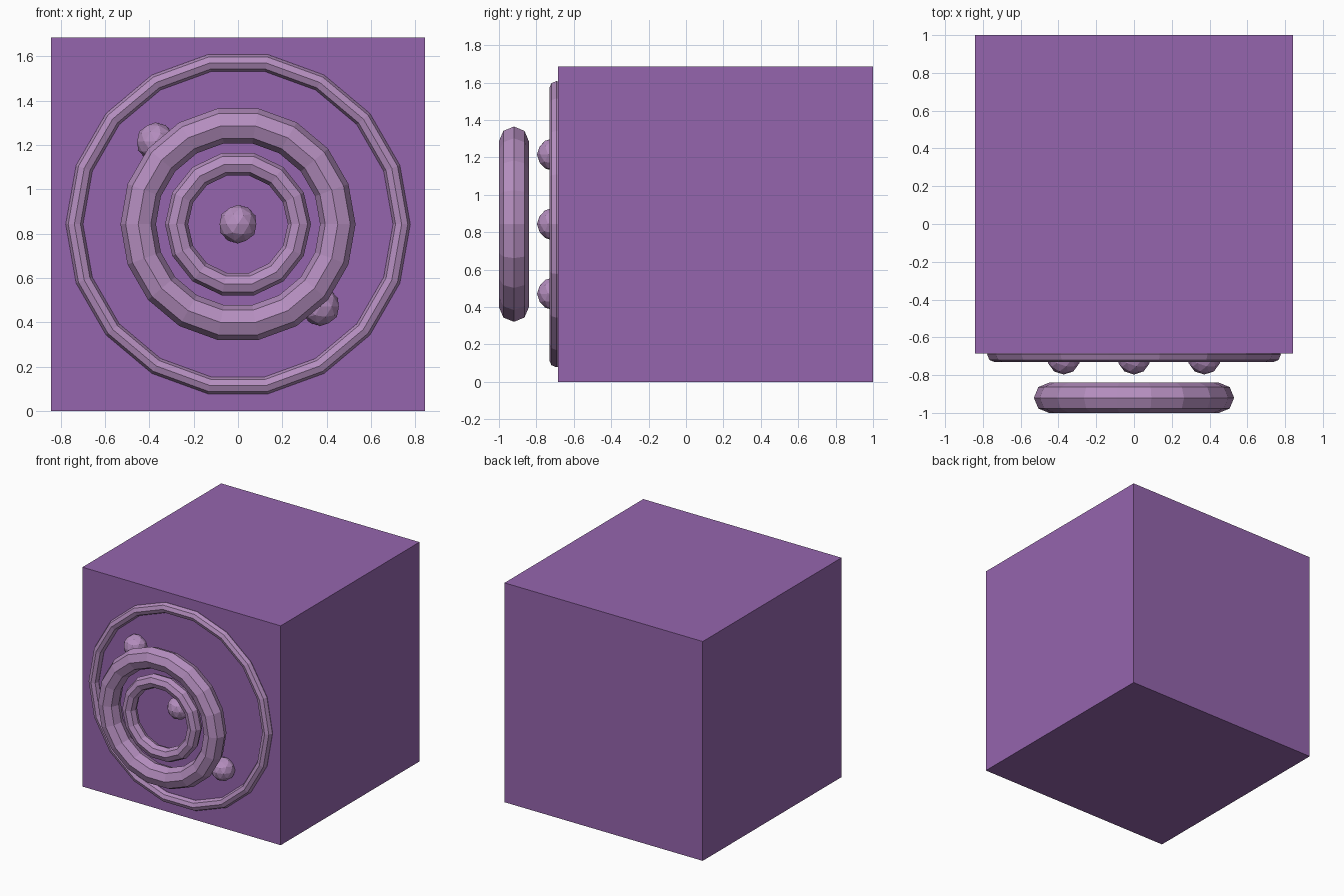
import bpy, bmesh
from math import sin, cos, tau
from mathutils import Matrix

if "Cube" in bpy.data.objects:
    bpy.data.objects.remove(bpy.data.objects["Cube"])

CZ = 0.8425  # height of the front face centre


def material(name, rgb):
    m = bpy.data.materials.new(name)
    m.diffuse_color = (*rgb, 1)
    m.use_nodes = True
    m.node_tree.nodes["Principled BSDF"].inputs["Base Color"].default_value = m.diffuse_color
    return m


PURPLE = material("purple", (0.30, 0.13, 0.42))
MAUVE = material("mauve", (0.46, 0.27, 0.52))


def finish(name, bm, mat):
    bmesh.ops.recalc_face_normals(bm, faces=bm.faces)
    me = bpy.data.meshes.new(name)
    bm.to_mesh(me)
    bm.free()
    me.materials.append(mat)
    bpy.context.collection.objects.link(bpy.data.objects.new(name, me))


def ring(name, radius, tube, y, sides, tube_sides=8):
    """Low-poly torus facing -y."""
    bm = bmesh.new()
    loops = []
    for i in range(sides):
        a = tau * i / sides
        loop = []
        for j in range(tube_sides):
            b = tau * j / tube_sides
            r = radius + tube * cos(b)
            loop.append(bm.verts.new((r * cos(a), y + tube * sin(b), CZ + r * sin(a))))
        loops.append(loop)
    for i in range(sides):
        p, q = loops[i], loops[(i + 1) % sides]
        for j in range(tube_sides):
            k = (j + 1) % tube_sides
            bm.faces.new((p[j], p[k], q[k], q[j]))
    finish(name, bm, MAUVE)


def ball(name, x, dz):
    bm = bmesh.new()
    bmesh.ops.create_icosphere(bm, subdivisions=2, radius=0.087,
                               matrix=Matrix.Translation((x, -0.71, CZ + dz)))
    finish(name, bm, MAUVE)


# Cube body
bm = bmesh.new()
bmesh.ops.create_cube(bm, size=1.685, matrix=Matrix.Translation((0, 0.1575, CZ)))
finish("body", bm, PURPLE)

# Rim on the face, and the two floating rings
ring("face_rim", 0.738, 0.039, -0.692, 18)
ring("floating_outer_ring", 0.45, 0.08, -0.92, 18)
ring("floating_inner_ring", 0.277, 0.052, -0.92, 14)

# Studs on the diagonal
for name, x, dz in (("centre_stud", 0, 0), ("upper_stud", -0.372, 0.372), ("lower_stud", 0.372, -0.372)):
    ball(name, x, dz)
